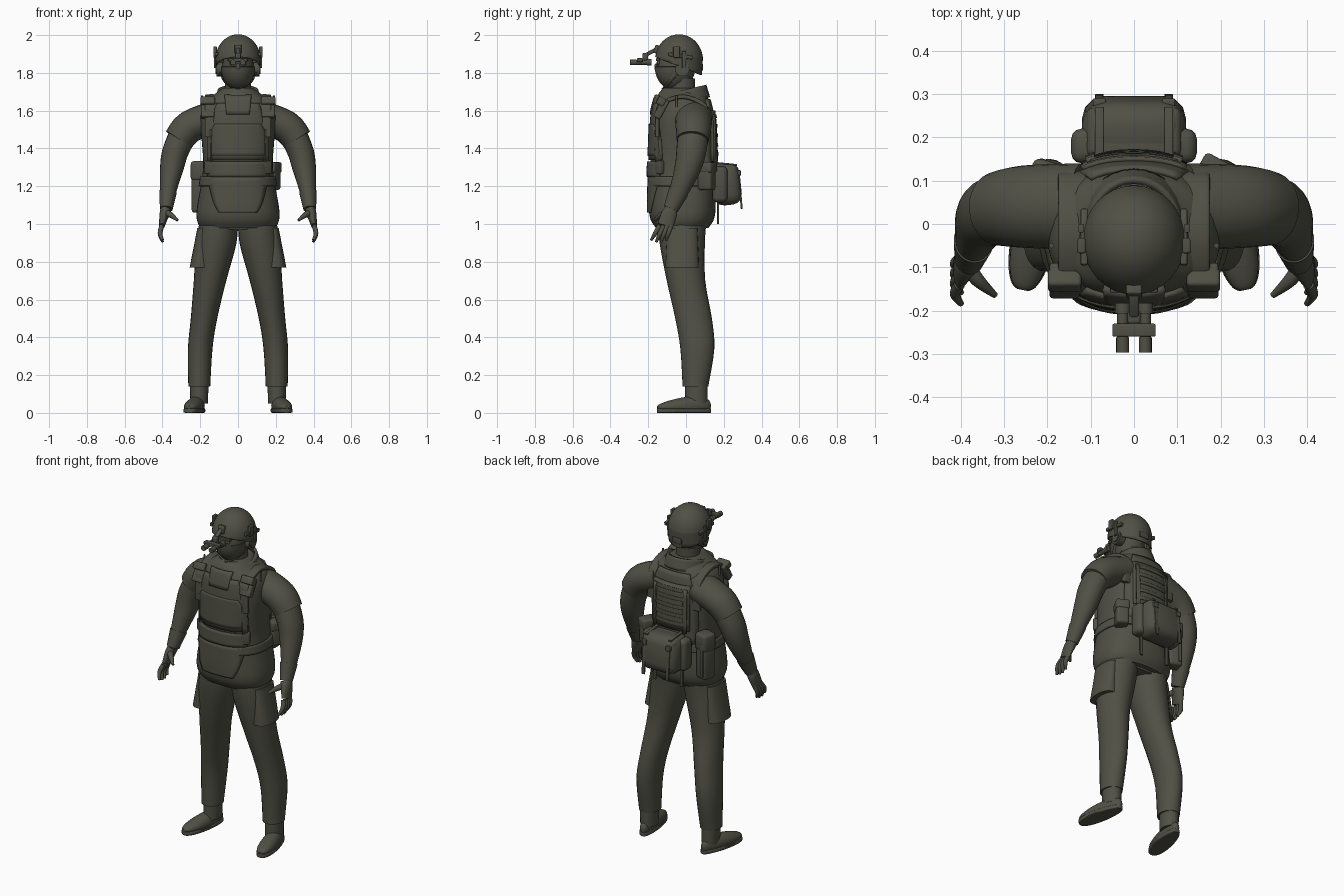
import bpy, bmesh, math
from mathutils import Vector, Matrix

if "Cube" in bpy.data.objects:
    bpy.data.objects.remove(bpy.data.objects["Cube"])

drab = bpy.data.materials.new("dark olive drab")
drab.use_nodes = True
drab.diffuse_color = (.08, .08, .06, 1)
shader = drab.node_tree.nodes["Principled BSDF"]
shader.inputs["Base Color"].default_value = drab.diffuse_color
shader.inputs["Roughness"].default_value = .9

X, Y, Z = Matrix.Identity(3)
FRONT, BACK = -1, 1
SQUARISH = 2.4
made = []


def finish(name, bm, both=False, thick=0):
    """Turn a bmesh into a named object, optionally thickened and mirrored."""
    bmesh.ops.recalc_face_normals(bm, faces=bm.faces[:])
    mesh = bpy.data.meshes.new(name)
    bm.to_mesh(mesh)
    bm.free()
    mesh.materials.append(drab)
    part = bpy.data.objects.new(name, mesh)
    bpy.context.collection.objects.link(part)
    if thick:
        shell = part.modifiers.new("thickness", 'SOLIDIFY')
        shell.thickness, shell.offset = thick, 0
    if both:
        mirror = part.modifiers.new("both_sides", 'MIRROR')
        mirror.use_mirror_merge = False
    made.append(part)


def smooth(points, steps=4):
    """Catmull-Rom curve through points of any dimension."""
    points = [Vector(p) for p in points]
    padded = [points[0]] + points + [points[-1]]
    curve = []
    for before, start, end, after in zip(padded, padded[1:], padded[2:], padded[3:]):
        for step in range(steps):
            t = step / steps
            blend = t * t * (3 - 2 * t)
            pull = (end - before) * (t * (1 - t) ** 2) - (after - start) * (t * t * (1 - t))
            curve.append(start.lerp(end, blend) + pull / 2)
    return curve + [points[-1]]


def rings_mesh(rings, closed=True, caps=False):
    """Skin rows of positions with quads."""
    bm = bmesh.new()
    rows = [[bm.verts.new(p) for p in ring] for ring in rings]
    for low, high in zip(rows, rows[1:]):
        for k in range(0 if closed else 1, len(low)):
            bm.faces.new((low[k - 1], low[k], high[k], high[k - 1]))
    if caps:
        bm.faces.new(rows[0])
        bm.faces.new(rows[-1])
    return bm


def loft_mesh(path, wide, deep=None, ref=None, sides=24, power=2, caps=True):
    """Rounded rings along a path: level ones, or square to the path if ref is given."""
    deep = deep or wide
    rows = smooth([(*p, w, d) for p, w, d in zip(path, wide, deep)])
    spots = [Vector(row[:3]) for row in rows]
    rings = []
    for i, (row, spot) in enumerate(zip(rows, spots)):
        across, along = X, Y
        if ref:
            aim = (spots[min(i + 1, len(spots) - 1)] - spots[max(i - 1, 0)]).normalized()
            along = (ref - aim * aim.dot(ref)).normalized()
            across = along.cross(aim)
        ring = []
        for k in range(sides):
            angle = math.tau * k / sides
            c, s = (math.copysign(abs(f) ** (2 / power), f) for f in (math.cos(angle), math.sin(angle)))
            ring.append(spot + across * (row[3] * c) + along * (row[4] * s))
        rings.append(ring)
    return rings_mesh(rings, caps=caps)


def loft(name, path, wide, deep=None, both=False, thick=0, **options):
    finish(name, loft_mesh(path, wide, deep, **options), both, thick)


def box(name, center, size, lean=0, turn=0, both=False, soft=.2):
    """Rounded box; lean tips it about x, turn swings it about z."""
    bm = bmesh.new()
    bmesh.ops.create_cube(bm, size=1)
    bmesh.ops.scale(bm, vec=size, verts=bm.verts)
    bmesh.ops.bevel(bm, geom=bm.edges[:], offset=min(size) * soft, segments=3, profile=.5,
                    affect='EDGES')
    bm.transform(Matrix.Translation(center) @ Matrix.Rotation(turn, 4, 'Z') @ Matrix.Rotation(lean, 4, 'X'))
    finish(name, bm, both)


def pouch(name, center, size, **pose):
    """A box with a slightly larger flap over its top."""
    width, depth, height = size
    box(name, center, size, **pose)
    lid = Vector(center) + Z * height * .35
    box(name + "_flap", lid, (width * 1.1, depth * 1.1, height * .4), **pose)


def tube(name, start, direction, radius, both=False):
    start = Vector(start)
    ref = Y if direction.y == 0 else Z
    loft(name, [start, start + direction], [radius, radius], both=both, ref=ref, sides=16)


def ball_mesh(center, radii):
    bm = bmesh.new()
    bmesh.ops.create_uvsphere(bm, u_segments=32, v_segments=20, radius=1)
    bm.transform(Matrix.Translation(center) @ Matrix.Diagonal((*radii, 1)))
    return bm


def trim(bm, point, keep):
    """Cut away everything behind a plane."""
    bmesh.ops.bisect_plane(bm, geom=bm.verts[:] + bm.edges[:] + bm.faces[:],
                           plane_co=point, plane_no=keep, clear_inner=True)


# Torso: height, half width and half depth also guide everything worn on it
MIDDLE = -.02
BODY = smooth([(.98, .2, .14), (1.06, .22, .175), (1.3, .185, .17), (1.55, .2, .16),
               (1.64, .18, .145), (1.69, .12, .125), (1.72, .08, .1)])
loft("shirt_torso", [(0, MIDDLE, z) for z, w, d in BODY], [w for z, w, d in BODY],
     [d for z, w, d in BODY], power=SQUARISH, sides=40)


def girth(height):
    for low, high in zip(BODY, BODY[1:]):
        if low.x <= height <= high.x:
            return low.lerp(high, (height - low.x) / (high.x - low.x))


def on_body(x, height, side, gap=.005):
    """A point just off the torso's front or back."""
    z, wide, deep = girth(height)
    bulge = max(1 - abs(x / wide) ** SQUARISH, 0) ** (1 / SQUARISH)
    return Vector((x, MIDDLE + side * (deep * bulge + gap), height))


def panel(name, side, rows, gap=.005, thick=.012, shift=0, both=False):
    """A plate hugging the torso, from rows of (height, half width)."""
    grid = [[on_body(shift + half * k / 6, z, side, gap) for k in range(-6, 7)]
            for z, half in smooth(rows)]
    finish(name, rings_mesh(grid, closed=False), both, thick)


panel("front_vest", FRONT, [(1.34, .16), (1.5, .155), (1.64, .11)])
panel("chest_plate", FRONT, [(1.36, .16), (1.46, .155), (1.53, .12)], gap=.01)
panel("belly_band", FRONT, [(1.25, .16), (1.33, .16)], gap=.012)
panel("lower_apron", FRONT, [(1.06, .1), (1.12, .13), (1.25, .16)])
panel("back_vest", BACK, [(1.24, .15), (1.5, .15), (1.66, .1)])
panel("back_plate", BACK, [(1.33, .12), (1.6, .12)], gap=.015)
for row in range(5):
    base = 1.36 + row / 20
    panel("back_webbing", BACK, [(base, .1), (base + .02, .1)], gap=.022, thick=.005)
panel("back_strap", BACK, [(1.32, .01), (1.58, .01)], gap=.025, shift=.1, both=True)
panel("front_strap", FRONT, [(1.33, .01), (1.5, .01)], gap=.015, shift=.15, both=True)
waist = [girth(z) for z in (1.2, 1.25)]
loft("belt", [(0, MIDDLE, z) for z, w, d in waist], [w + .006 for z, w, d in waist],
     [d + .004 for z, w, d in waist], power=SQUARISH, sides=40, caps=False, thick=.01)

# Shoulder straps and the pouches on the vest
climb = (1.46, 1.55, 1.63)
strap_path = [on_body(.14, z, FRONT) for z in climb] + [(.14, MIDDLE, 1.675)]
strap_path += [on_body(.14, z, BACK) for z in reversed(climb)]
loft("shoulder_strap", strap_path, [.012 for p in strap_path], [.035 for p in strap_path],
     both=True, ref=X, power=5)
pouch("shoulder_pouch", on_body(.16, 1.61, FRONT, .01), (.07, .04, .11), lean=-.5, both=True)
tube("strap_hook", (.19, -.05, 1.62), Z * .06, .006, both=True)
box("side_buckle", on_body(.15, 1.3, FRONT), (.05, .03, .07), turn=.6, both=True)
pouch("radio_pouch", (-.2, .1, 1.19), (.08, .08, .26), turn=-.3)
box("radio_pouch_rail", (-.21, .14, 1.18), (.02, .02, .2), turn=-.3)
pouch("medical_pouch", (.18, .11, 1.25), (.07, .08, .14), turn=-.5)

# Waist pack on the back
box("waist_pack_body", (0, .215, 1.21), (.24, .15, .22), lean=.1, soft=.35)
box("waist_pack_sides", (0, .18, 1.21), (.29, .08, .19), soft=.3)
box("waist_pack_lid", (0, .21, 1.29), (.22, .12, .05), lean=-.1, soft=.4)
box("pack_strap", (.08, .287, 1.18), (.02, .01, .2), lean=.08, both=True)
box("pack_top_strap", (.08, .21, 1.318), (.02, .12, .01), lean=-.1, both=True)
box("pack_buckle", (.08, .28, 1.27), (.03, .02, .03), both=True)
box("hanging_strap", (.09, .17, 1.08), (.02, .01, .16), both=True)

# Collar, higher at the back
collar = loft_mesh([(0, -.005, 1.64), (0, -.01, 1.71)], [.12, .1], [.125, .11], sides=32, caps=False)
for vert in collar.verts:
    vert.co.z += vert.co.y / 4
finish("collar", collar, thick=.016)
panel("throat_guard", FRONT, [(1.58, .06), (1.68, .07)], thick=.02)

# Arms from shoulder to wrist, with short sleeves
ARM = [(.12, .04, 1.57), (.255, .04, 1.515), (.325, .03, 1.4), (.35, .01, 1.3),
       (.37, -.04, 1.17), (.38, -.08, 1.08)]
loft("arm", ARM, [.07, .075, .07, .063, .042, .028], [.07, .08, .08, .07, .05, .036], both=True, ref=Y)
loft("sleeve", ARM[:2] + [(.315, .035, 1.445)], [.085, .086, .08], [.1, .095, .085], both=True, ref=Y)
loft("glove_cuff", ARM[-2:], [.046, .034], [.054, .04], both=True, ref=Y)

# Hands with fanned fingers
KNUCKLES = Vector((.403, -.11, .99))
loft("palm", [ARM[-1], (.39, -.09, 1.05), KNUCKLES], [.028, .026, .015], [.034, .042, .042],
     both=True, ref=Y)
for finger in (-1.5, -.5, .5, 1.5):
    root = KNUCKLES + Y * finger * .02
    tip = root + Vector((-.004, finger * .006 - .035, abs(finger) * .01 - .09))
    bend = root.lerp(tip, .5) + X * .012
    loft("finger", [root, bend, tip], [.013, .012, .007], both=True, ref=Y, sides=12)
loft("thumb", [(.39, -.09, 1.06), (.36, -.13, 1.05), (.32, -.165, 1.02)], [.02, .016, .007],
     both=True, ref=Y, sides=12)

# Trousers with cargo pockets flaring from the hips
loft("trouser_seat", [(0, MIDDLE, .97), (0, MIDDLE, 1.04)], [.15, .195], [.11, .13], power=SQUARISH)
loft("trouser_leg", [(.1, -.02, 1.03), (.115, -.02, .9), (.148, 0, .7), (.18, .04, .5), (.2, .06, .34),
                     (.205, .05, .14)],
     [.1, .107, .086, .07, .065, .058], [.13, .12, .102, .097, .09, .068], both=True)
pocket_top, pocket_end = Vector((.185, MIDDLE, .98)), Vector((.2, MIDDLE, .77))
loft("cargo_pocket", [pocket_top, pocket_end], [.03, .056], [.08, .09], both=True, power=SQUARISH)

# Boots, toes turned slightly out
heel, toe = Vector((.2, .13, .04)), Vector((.257, -.152, .03))
stations = [(1 - math.cos(math.pi * k / 8)) / 2 for k in range(9)]
taper = [max(math.sin(math.pi * t), .01) ** .35 for t in stations]
foot_path = [heel.lerp(toe, t) for t in stations]
foot_width = [(.041 + .012 * t) * r for t, r in zip(stations, taper)]
foot_height = [(.065 - .035 * t) * r for t, r in zip(stations, taper)]
upper = loft_mesh(foot_path, foot_width, foot_height, ref=Z)
for vert in upper.verts:
    vert.co.z = max(vert.co.z, .01)
finish("boot_upper", upper, both=True)
sole_path = [(p.x, p.y, .012) for p in foot_path]
loft("boot_sole", sole_path, [w + .003 for w in foot_width], [.012 for w in foot_width],
     both=True, ref=Z, power=6)
loft("boot_shaft", [(.206, .055, .05), (.205, .055, .16)], [.046, .05], [.06, .06], both=True)

# Head, mask and eyewear
FACE = Vector((0, -.058, 1.83))
head_size = Vector((.083, .1, .115))
tube("neck", (0, MIDDLE, 1.65), Z * .12, .068)
finish("head", ball_mesh(FACE, head_size))
mask = ball_mesh(FACE, head_size * 1.04)
trim(mask, FACE, -Z)
finish("face_mask", mask, thick=.006)
finish("nose", ball_mesh(FACE - Y * .1, (.012, .01, .02)))
finish("eye", ball_mesh(FACE + Vector((.033, -.088, .022)), (.015, .008, .012)), both=True)
box("brow_frame", FACE + Vector((0, -.09, .04)), (.11, .02, .015))

# Helmet: a dome with a straight skirt, trimmed along a slope lower at the back
CROWN = Vector((0, -.037, 1.87))
turns = [math.pi / 2 * t / 8 for t in range(8)] + [1.56]
dome = loft_mesh([CROWN - Z / 10] + [CROWN + Z * .13 * math.sin(t) for t in turns],
                 [.11] + [.115 * math.cos(t) for t in turns],
                 [.116] + [.122 * math.cos(t) for t in turns], sides=32)
trim(dome, CROWN + Vector((0, -.125, .015)), Y * .4 + Z)
finish("helmet", dome, thick=.008)
box("helmet_rail", (.115, -.03, 1.89), (.016, .13, .02), lean=-.15, both=True)
box("rail_clip", (.121, -.05, 1.91), (.018, .035, .06), both=True)
box("headset_arm", (.122, -.01, 1.87), (.012, .02, .09), both=True)
ear = Vector((.075, MIDDLE, 1.82))
tube("ear_cup", ear, X * .038, .038, both=True)
tube("ear_cup_cap", ear, X * .045, .026, both=True)
loft("chin_strap", [(.1, -.03, 1.82), (.07, -.09, 1.75), (0, -.12, 1.715)], [.004, .004, .004],
     [.01, .01, .01], both=True, ref=Y, sides=8)
box("helmet_rear_dial", (0, .08, 1.83), (.06, .02, .035))

# Night vision goggles on their mount
box("goggle_shroud", (0, -.155, 1.925), (.036, .025, .045), lean=-.3)
box("goggle_arm", (0, -.185, 1.91), (.022, .06, .02), lean=.5)
box("goggle_hinge", (0, -.215, 1.885), (.03, .03, .04))
box("goggle_bridge", (0, -.245, 1.868), (.1, .03, .02))
lens = Vector((.026, -.297, 1.856))
tube("goggle_tube", lens, Y * .115, .013, both=True)
tube("goggle_lens", lens, Y * .035, .015, both=True)
tube("goggle_eyepiece", lens + Y * .09, Y * .025, .018, both=True)

# Smooth shading with crisp edges
for part in made:
    part.select_set(True)
bpy.context.view_layer.objects.active = made[0]
bpy.ops.object.shade_smooth_by_angle(angle=math.radians(38))
